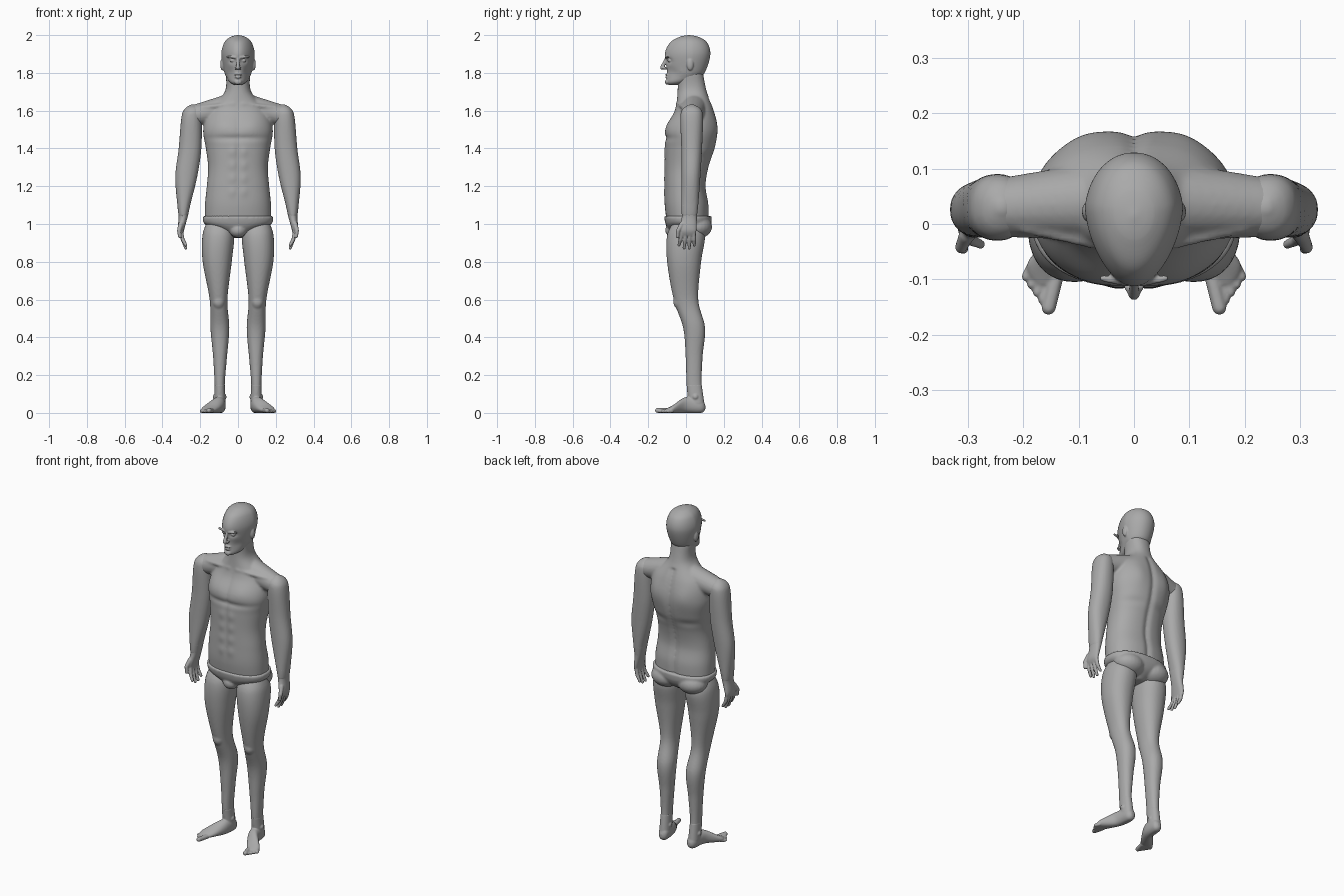
import bpy, bmesh, math
from mathutils import Vector

if "Cube" in bpy.data.objects:
    bpy.data.objects.remove(bpy.data.objects["Cube"])

shade = 0.4
grey = bpy.data.materials.new("plain grey")
grey.use_nodes = True
grey.diffuse_color = (shade, shade, shade, 1)
grey.node_tree.nodes["Principled BSDF"].inputs["Base Color"].default_value = (shade, shade, shade, 1)


def gauss(value, width):
    return math.exp(-(value / width) ** 2)


def spline(rows, steps):
    """Smoothly resample rows of numbers."""
    smooth = []
    for index in range(len(rows) - 1):
        before, start, end = rows[max(index - 1, 0)], rows[index], rows[index + 1]
        after = rows[min(index + 2, len(rows) - 1)]
        for step in range(steps):
            t = step / steps
            row = []
            for p, q, r, s in zip(before, start, end, after):
                cubic = 3 * (q - r) + s - p
                square = 2 * p - 5 * q + 4 * r - s
                row.append(q + t * (r - p + t * (square + t * cubic)) / 2)
            smooth.append(row)
    return smooth + [rows[-1]]


def loft(bm, rows, place, steps=8, sides=48, power=2.2):
    """Rows are (height, centre x, centre y, half width, half depth)."""
    rings = []
    for height, centre_x, centre_y, width, depth in spline(rows, steps):
        ring = []
        for corner in range(sides):
            angle = math.tau * corner / sides
            c, s = math.cos(angle), math.sin(angle)
            x = centre_x + math.copysign(abs(c) ** (2 / power), c) * max(width, 0.001)
            y = centre_y + math.copysign(abs(s) ** (2 / power), s) * max(depth, 0.001)
            ring.append(bm.verts.new(place(Vector((x, y, height)))))
        rings.append(ring)
    faces = [bm.faces.new(rings[0]), bm.faces.new(rings[-1])]
    for low, high in zip(rings, rings[1:]):
        for here in range(sides):
            following = (here + 1) % sides
            faces.append(bm.faces.new((low[here], low[following], high[following], high[here])))
    bmesh.ops.recalc_face_normals(bm, faces=faces)


def capsule(bm, start, end, start_radius, end_radius):
    """Round-ended, tapered rod."""
    start, end = Vector(start), Vector(end)
    turn = (end - start).to_track_quat("Z", "Y")
    rows = []
    for base, radius, sign in ((0, start_radius, -1), ((end - start).length, end_radius, 1)):
        dome = []
        for step in range(5):
            angle = math.pi / 2 * step / 4
            ring = radius * math.cos(angle)
            dome.append((base + sign * radius * math.sin(angle), 0, 0, ring, ring))
        rows += dome[::sign]
    loft(bm, rows, lambda v: start + turn @ v, 1, 20, 2)


def ellipsoid(bm, centre, radii):
    ball = bmesh.ops.create_uvsphere(bm, u_segments=24, v_segments=16, radius=1)
    for v in ball["verts"]:
        v.co = Vector(centre) + Vector([part * radius for part, radius in zip(v.co, radii)])


def finish(bm, name, voxel, blend):
    """Fuse the pieces of one part into a single smooth skin."""
    mesh = bpy.data.meshes.new(name)
    bm.to_mesh(mesh)
    bm.free()
    mesh.materials.append(grey)
    part = bpy.data.objects.new(name, mesh)
    bpy.context.collection.objects.link(part)
    fuse = part.modifiers.new("fuse", "REMESH")
    fuse.mode = "VOXEL"
    fuse.voxel_size = voxel
    fuse.use_smooth_shade = True
    soften = part.modifiers.new("soften", "SMOOTH")
    soften.factor = 0.5
    soften.iterations = blend


def body_rows(rows):
    """Turn rows of (height, half width, front, back) into loft rows."""
    return [(height, 0, (front + back) / 2, width, (back - front) / 2)
            for height, width, front, back in rows]


def muscle(v):
    """Chest, stomach, spine and shoulder blade relief."""
    x, z = abs(v.x), v.z
    if v.y < 0:
        chest = gauss(x - 0.08, 0.06) * gauss(z - 1.53, 0.05)
        crease = gauss(z - 1.455, 0.014) * gauss(x, 0.15)
        midline = gauss(x, 0.012) * gauss(z - 1.4, 0.2)
        ripple = sum(gauss(z - 1.17 - 0.07 * level, 0.025) for level in range(4))
        push = 0.008 * chest - 0.01 * crease - 0.006 * midline
        push += 0.005 * ripple * gauss(x - 0.03, 0.02)
        v.y -= push * min(1, -v.y / 0.05)
    elif z < 1.66:
        v.y -= 0.01 * gauss(x, 0.016)
        v.y += 0.008 * gauss(x - 0.09, 0.05) * gauss(z - 1.52, 0.07)
        v.y -= 0.006 * gauss(x - 0.1, 0.06) * gauss(z - 1.36, 0.02)
    return v


def face(v):
    """Narrow the face and press in the eye sockets and cheeks."""
    if v.y < 0.03:
        v.x *= 1 - 2 * min(0.14, 0.03 - v.y)
    if v.y < -0.03:
        v.y += 0.014 * gauss(abs(v.x) - 0.03, 0.017) * gauss(v.z - 1.865, 0.014)
        v.y += 0.008 * gauss(abs(v.x) - 0.045, 0.02) * gauss(v.z - 1.8, 0.025)
    return v


# Trunk with neck and shoulder yoke
bm = bmesh.new()
trunk = [(1, .175, -.1, .12), (1.1, .175, -.113, .12), (1.2, .165, -.113, .105), (1.3, .158, -.112, .12),
         (1.4, .17, -.112, .153), (1.5, .184, -.108, .166), (1.6, .155, -.06, .148),
         (1.7, .07, -.045, .11), (1.8, .065, -.045, .09)]
loft(bm, body_rows(trunk), muscle, 10, 96, 2.3)
for side in (1, -1):
    capsule(bm, (0, .045, 1.625), (side * .235, .03, 1.575), .078, .054)
    capsule(bm, (side * .025, -.045, 1.635), (side * .2, -.005, 1.615), .01, .012)
finish(bm, "trunk", 0.007, 3)

# Pelvis in briefs
bm = bmesh.new()
pelvis = [(.925, .03, -.045, .06), (.96, .09, -.085, .11), (1, .176, -.108, .133), (1.042, .186, -.116, .136)]
loft(bm, body_rows(pelvis), lambda v: v, 8, 64, 2.3)
ellipsoid(bm, (0, -.065, .967), (.045, .045, .04))
for side in (1, -1):
    ellipsoid(bm, (side * .085, .06, .985), (.088, .078, .062))
finish(bm, "pelvis", 0.007, 2)

# Head with nose, lips, chin, brows, eyes and ears
bm = bmesh.new()
head = [(1.735, .02, -.09, -.05), (1.75, .05, -.104, .01), (1.78, .067, -.102, .08), (1.82, .079, -.1, .108),
        (1.9, .09, -.112, .129), (1.96, .074, -.085, .112), (1.99, .042, -.035, .068), (2, .004, .01, .02)]
loft(bm, body_rows(head), face, 8, 64, 2.1)
capsule(bm, (0, -.106, 1.875), (0, -.126, 1.828), .007, .011)
for height, width, thickness in ((1.79, .022, .005), (1.777, .019, .005), (1.752, .02, .014)):
    ellipsoid(bm, (0, -.1, height), (width, .011, thickness))
for side in (1, -1):
    capsule(bm, (side * .013, -.106, 1.882), (side * .056, -.098, 1.885), .007, .006)
    ellipsoid(bm, (side * .03, -.088, 1.865), (.013, .01, .008))
    ellipsoid(bm, (side * .011, -.112, 1.824), (.007, .011, .007))
    ellipsoid(bm, (side * .083, .022, 1.845), (.011, .018, .032))
finish(bm, "head", 0.004, 1)

arm = [(1.634, .238, .03, .008, .008), (1.61, .24, .03, .042, .047), (1.56, .246, .03, .054, .06),
       (1.4, .254, .03, .06, .055), (1.25, .274, .026, .058, .05), (1.1, .287, .02, .034, .045),
       (1.04, .29, .018, .024, .04), (.97, .302, .01, .017, .046), (.938, .3, .01, .008, .038)]
leg = [(1.02, .1, 0, .06, .06), (.94, .104, 0, .084, .1), (.8, .11, -.01, .077, .09),
       (.6, .103, 0, .047, .065), (.45, .096, .043, .05, .058), (.3, .095, .043, .037, .045),
       (.15, .097, .043, .027, .04), (.05, .096, .055, .03, .042)]
# Foot rings run from heel to toes
foot = [(.102, .094, .03, .01, .012), (.08, .094, .036, .028, .036), (0, .104, .042, .033, .042),
        (-.07, .15, .02, .042, .02), (-.11, .16, .012, .02, .008)]

for side, label in ((1, "left"), (-1, "right")):
    def upright(v):
        return Vector((side * v.x, v.y, v.z))

    def forward(v):
        return Vector((side * v.x, v.z, max(v.y, 0)))

    bm = bmesh.new()
    loft(bm, arm[:7], upright)
    finish(bm, label + "_arm", 0.007, 1)

    # Hand with four bent fingers and a thumb
    bm = bmesh.new()
    loft(bm, arm[5:], upright)
    for finger in range(4):
        base = .021 * finger - .022
        tip = .027 * finger - .037
        low = .872 if finger in (1, 2) else .888
        knuckle = (side * .293, (base + tip) / 2, .918)
        capsule(bm, (side * .301, base, .955), knuckle, .011, .01)
        capsule(bm, knuckle, (side * .276, tip, low), .01, .008)
    thumb_joint = (side * .312, -.042, .965)
    capsule(bm, (side * .302, -.02, 1), thumb_joint, .014, .011)
    capsule(bm, thumb_joint, (side * .308, -.045, .933), .011, .009)
    finish(bm, label + "_hand", 0.004, 1)

    # Leg with kneecap
    bm = bmesh.new()
    loft(bm, leg, upright)
    ellipsoid(bm, (side * .103, -.038, .59), (.033, .03, .04))
    finish(bm, label + "_leg", 0.007, 2)

    # Foot with ankle bones and five toes
    bm = bmesh.new()
    loft(bm, leg[-2:], upright)
    loft(bm, foot, forward)
    for ankle in (.07, .124):
        ellipsoid(bm, (side * ankle, .05, .085), (.009, .014, .014))
    for toe in range(5):
        radius = .013 if toe == 0 else .009
        capsule(bm, (side * (.14 + .011 * toe), .005 * toe - .095, radius),
                (side * (.154 + .01 * toe), .014 * toe - .151, radius), radius, radius)
    finish(bm, label + "_foot", 0.004, 1)
